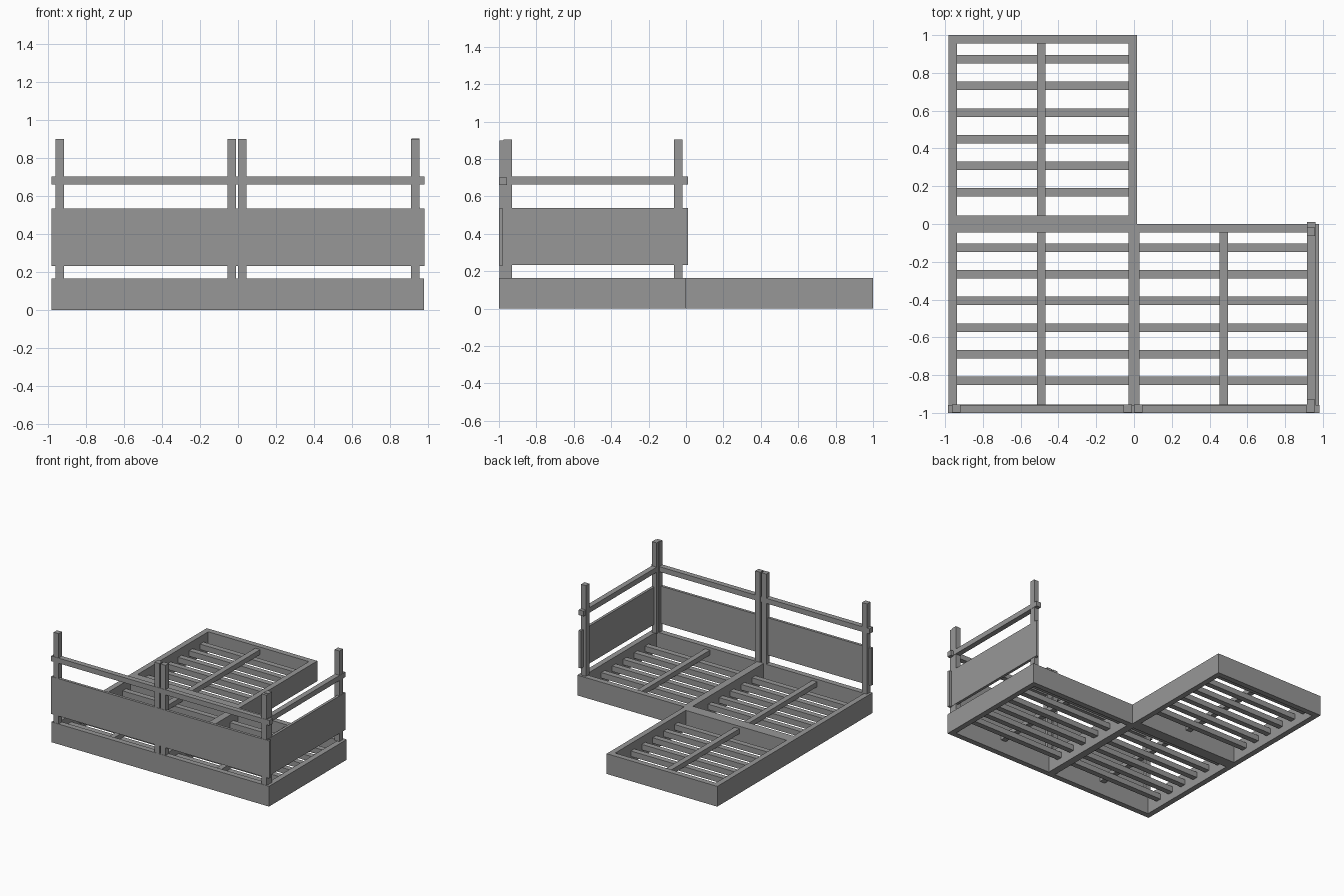
import bpy
from mathutils import Vector

cube = bpy.data.objects.get("Cube")
if cube:
    bpy.data.objects.remove(cube, do_unlink=True)

# Single grey finish
grey = bpy.data.materials.new("warm_grey")
grey.use_nodes = True
COLOUR = (0.31, 0.31, 0.31, 1)
grey.diffuse_color = COLOUR
grey.node_tree.nodes["Principled BSDF"].inputs["Base Color"].default_value = COLOUR

T = 0.045          # timber thickness
BASE = 0.165       # base height


def box(name, x, y, z):
    """Flat-faced timber spanning the given (low, high) ranges."""
    corners = [Vector((a, b, c)) for a in x for b in y for c in z]
    faces = [(0, 1, 3, 2), (4, 6, 7, 5), (0, 4, 5, 1),
             (2, 3, 7, 6), (0, 2, 6, 4), (1, 5, 7, 3)]
    mesh = bpy.data.meshes.new(name)
    mesh.from_pydata(corners, [], faces)
    mesh.materials.append(grey)
    obj = bpy.data.objects.new(name, mesh)
    bpy.context.collection.objects.link(obj)
    return obj


def base_frame(name, x0, x1, y0, y1, first_slat):
    """Square box frame with six slats and a middle beam."""
    z = (0, BASE)
    box(name + "_front_board", (x0, x1), (y0, y0 + T), z)
    box(name + "_back_board", (x0, x1), (y1 - T, y1), z)
    box(name + "_right_board", (x0, x0 + T), (y0 + T, y1 - T), z)
    box(name + "_left_board", (x1 - T, x1), (y0 + T, y1 - T), z)
    for i in range(6):
        y = first_slat + i * 0.141
        box(f"{name}_slat_{i + 1}", (x0 + T, x1 - T),
            (y - T / 2, y + T / 2), (0.06, 0.105))
    middle = (x0 + x1) / 2 - 0.008
    box(name + "_middle_beam", (middle - T / 2, middle + T / 2),
        (y0 + T, y1 - T), (0.105, 0.145))


def rest_panel(name, start, end, posts, outer, inward, along_x, lift=0):
    """Two posts carrying a top rail and a wide board on their outer side."""
    def part(label, along, d0, d1, z):
        depth = sorted((outer + inward * d0, outer + inward * d1))
        z = [h + lift for h in z]
        xy = (along, depth) if along_x else (depth, along)
        box(f"{name}_{label}", *xy, z)

    for i, p in enumerate(posts):
        part(f"post_{i + 1}", (p, p + T), 0.002, T, (BASE - lift, 0.9))
    part("top_rail", (start, end), 0, T - 0.002, (0.66, 0.702))
    part("wide_board", (start, end), 0, 0.022, (0.23, 0.535))


# L-shaped base
base_frame("back_base", -0.982, 0.015, 0, 1, 0.167)
base_frame("corner_base", -0.982, 0.015, -1, 0, -0.83)
base_frame("left_base", -0.015, 0.98, -1, 0, -0.83)

# Rests along the front and the left side
rest_panel("front_right_rest", -0.984, 0.01, (-0.963, -0.055), -1, 1, True)
rest_panel("front_left_rest", -0.02, 0.982, (0, 0.911), -1, 1, True)
rest_panel("side_rest", -0.995, 0.01, (-0.975, -0.063), 0.96, -1, False, 0.004)
